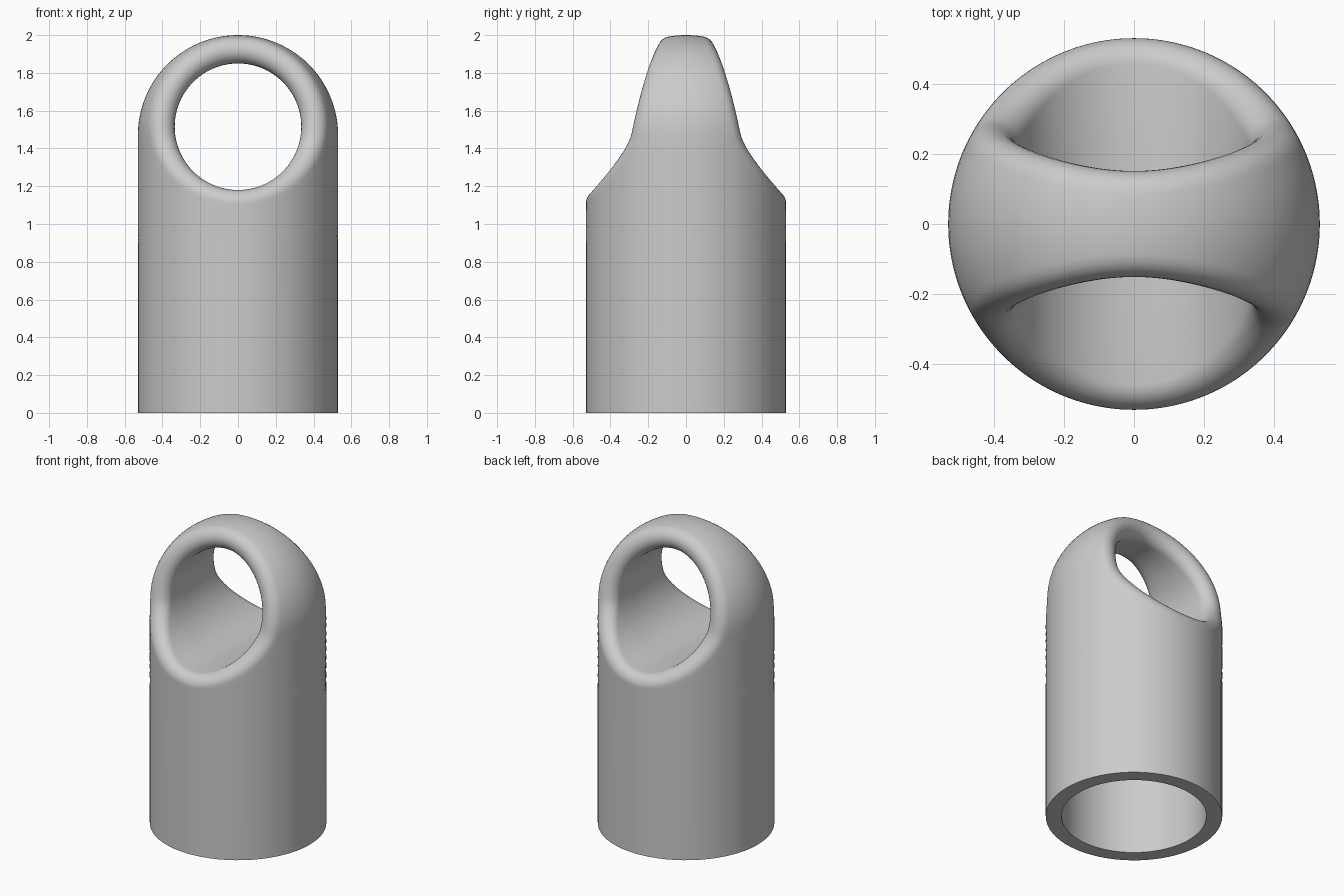
import bpy
import bmesh
from math import sin, cos, pi, sqrt
from mathutils import Vector

cube = bpy.data.objects.get("Cube")
if cube:
    bpy.data.objects.remove(cube, do_unlink=True)

OUTER, BORE = 0.53, 0.435       # tube radii
DOME_Z = 1.47                   # height where the dome starts
EYE_R, EYE_Z = 0.335, 1.515     # cross hole
ROUND = 0.0715                  # rounding of the hole rim
SKIRT_Z, BORE_TOP = 0.9, 1.0
UPPER, SIDE, ACROSS = 48, 8, 32  # segments around the hole
COUNT = UPPER + 2 * SIDE + ACROSS
ARC, SKIN = 12, 14              # rows on the rim and on the outer skin


def core(p):
    """Nearest point on the axis the outer skin is swept around."""
    return Vector((0, 0, min(p.z, DOME_Z)))


def on_skin(p):
    c = core(p)
    return c + (p - c).normalized() * OUTER


def border(i):
    """Outer edge of the front skin: dome arch, side seams, skirt."""
    if i <= UPPER:
        a = pi * i / UPPER
        return Vector((OUTER * cos(a), 0, DOME_Z + OUTER * sin(a)))
    j = i - UPPER
    drop = DOME_Z - SKIRT_Z
    if j < SIDE:
        return Vector((-OUTER, 0, DOME_Z - drop * j / SIDE))
    if j <= SIDE + ACROSS:
        a = pi + pi * (j - SIDE) / ACROSS
        y = OUTER * sin(a) if SIDE < j < SIDE + ACROSS else 0
        return Vector((OUTER * cos(a), y, SKIRT_Z))
    return Vector((OUTER, 0, SKIRT_Z + drop * (j - SIDE - ACROSS) / SIDE))


def strand(i):
    """Points from inside the hole, over its rim, to the border."""
    a = 2 * pi * i / COUNT
    inward = Vector((-cos(a), 0, -sin(a)))
    ball = Vector((0, 0, EYE_Z)) - inward * (EYE_R + ROUND)
    reach = ball - core(ball)
    ball.y = -sqrt((OUTER - ROUND) ** 2 - reach.length_squared)
    outward = (ball - core(ball)).normalized()
    wall = ball + inward * ROUND
    pts = [Vector((wall.x, 0, wall.z)), Vector((wall.x, wall.y / 2, wall.z))]
    pts += [ball + inward.slerp(outward, k / ARC) * ROUND for k in range(ARC + 1)]
    start, end = pts[-1], border(i)
    pts += [on_skin(start.lerp(end, k / SKIN)) for k in range(1, SKIN)]
    return pts + [end]


def bridge(bm, a, b):
    for k in range(len(a) - 1):
        bm.faces.new((a[k], a[k + 1], b[k + 1], b[k]))


bm = bmesh.new()

# Front half of the eye: hole wall, rounded rim and domed skin
strands = [[bm.verts.new(p) for p in strand(i)] for i in range(COUNT)]
for i in range(COUNT):
    bridge(bm, strands[i], strands[(i + 1) % COUNT])

# Front half of the tube, with its flat foot and blind bore
first = UPPER + SIDE
row = [strands[i][-1] for i in range(first, first + ACROSS + 1)]
for radius, z in ((OUTER, 0), (BORE, 0), (BORE, BORE_TOP)):
    ring = []
    for k in range(ACROSS + 1):
        a = pi + pi * k / ACROSS
        y = radius * sin(a) if 0 < k < ACROSS else 0
        ring.append(bm.verts.new((radius * cos(a), y, z)))
    bridge(bm, row, ring)
    row = ring
bm.faces.new(row)

# Back half
bmesh.ops.mirror(bm, geom=bm.verts[:] + bm.edges[:] + bm.faces[:],
                 axis='Y', merge_dist=0.0001)
bmesh.ops.remove_doubles(bm, verts=bm.verts[:], dist=0.0001)
bmesh.ops.recalc_face_normals(bm, faces=bm.faces[:])

mesh = bpy.data.meshes.new("eye_end_sleeve")
bm.to_mesh(mesh)
bm.free()
sleeve = bpy.data.objects.new("eye_end_sleeve", mesh)
bpy.context.collection.objects.link(sleeve)

# Plain grey material
grey = bpy.data.materials.new("plain grey")
grey.use_nodes = True
colour = (0.6, 0.6, 0.6, 1)
grey.diffuse_color = colour
grey.node_tree.nodes["Principled BSDF"].inputs["Base Color"].default_value = colour
mesh.materials.append(grey)

bpy.ops.object.select_all(action='DESELECT')
sleeve.select_set(True)
bpy.context.view_layer.objects.active = sleeve
bpy.ops.object.shade_smooth_by_angle(angle=pi / 5)
